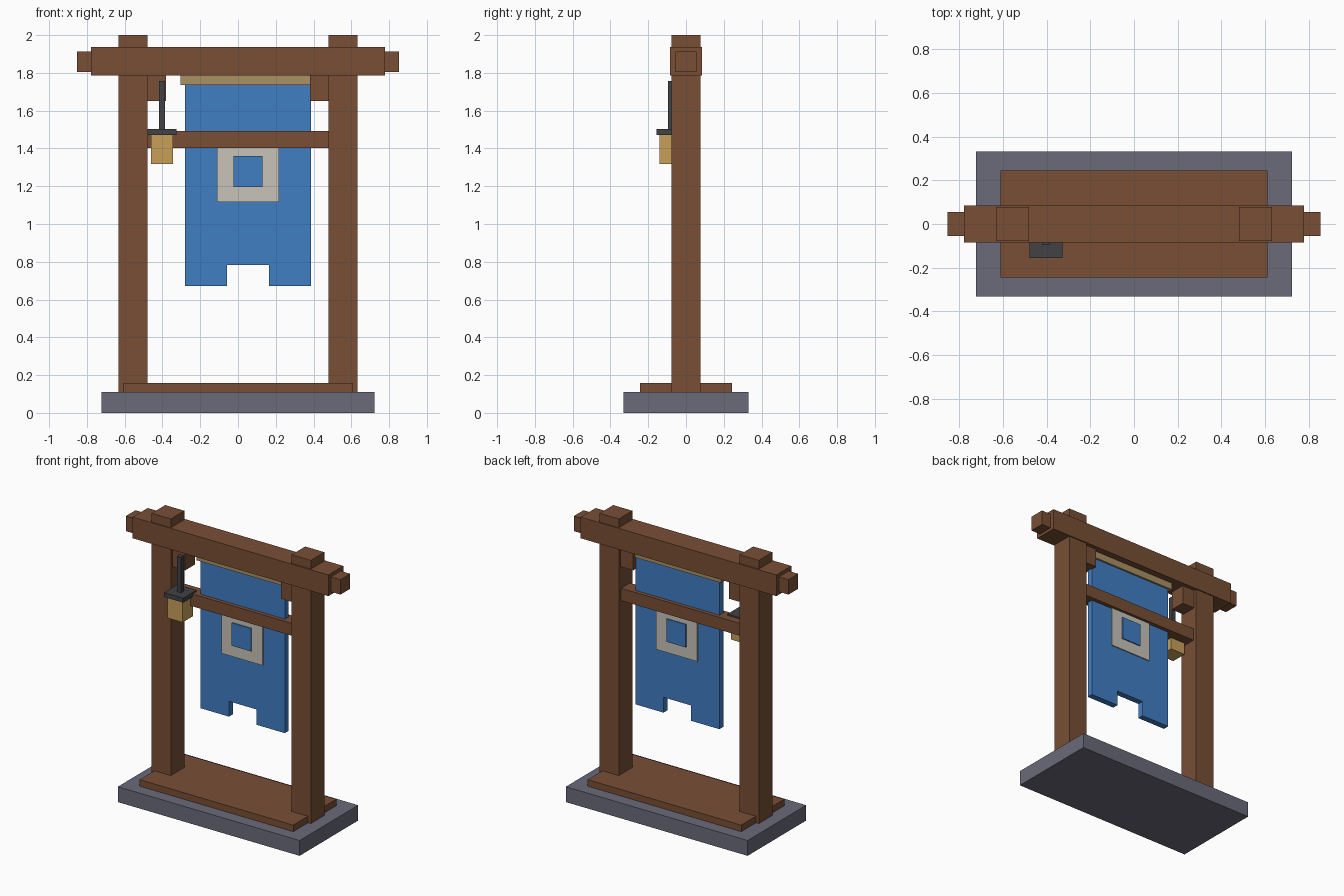
import bpy
import bmesh

cube = bpy.data.objects.get("Cube")
if cube:
    bpy.data.objects.remove(cube, do_unlink=True)


def material(name, r, g, b):
    m = bpy.data.materials.new(name)
    m.use_nodes = True
    m.diffuse_color = (r, g, b, 1)
    shader = next(n for n in m.node_tree.nodes if n.type == "BSDF_PRINCIPLED")
    shader.inputs["Base Color"].default_value = (r, g, b, 1)
    shader.inputs["Roughness"].default_value = 0.8
    return m


wood = material("brown wood", 0.19, 0.078, 0.036)
stone = material("grey stone", 0.145, 0.145, 0.195)
cloth = material("blue cloth", 0.053, 0.21, 0.55)
cream = material("cream cloth", 0.578, 0.55, 0.49)
pole = material("tan pole", 0.40, 0.283, 0.127)
iron = material("dark iron", 0.054, 0.054, 0.061)
glow = material("amber lamp", 0.578, 0.352, 0.105)


def add_mesh(name, bm, mat):
    bmesh.ops.recalc_face_normals(bm, faces=bm.faces)
    mesh = bpy.data.meshes.new(name)
    bm.to_mesh(mesh)
    bm.free()
    mesh.materials.append(mat)
    obj = bpy.data.objects.new(name, mesh)
    bpy.context.collection.objects.link(obj)
    return obj


def box(name, mat, x, z, half_y, y=0):
    """Box spanning the x and z ranges, with half depth half_y around y."""
    bm = bmesh.new()
    bmesh.ops.create_cube(bm, size=1)
    bmesh.ops.scale(bm, vec=(x[1] - x[0], 2 * half_y, z[1] - z[0]), verts=bm.verts)
    bmesh.ops.translate(bm, vec=((x[0] + x[1]) / 2, y, (z[0] + z[1]) / 2), verts=bm.verts)
    return add_mesh(name, bm, mat)


def wide(half):
    return (-half, half)


def around(center, half):
    return (center - half, center + half)


# Base and frame
box("stone_base", stone, wide(0.722), (0, 0.11), 0.332)
box("floor_plank", wood, wide(0.61), (0.11, 0.157), 0.244)
box("top_beam", wood, wide(0.777), (1.785, 1.937), 0.085)
box("cross_bar", wood, wide(0.48), (1.403, 1.492), 0.05)

# Mirrored posts, braces and beam ends
for side, s in (("left", 1), ("right", -1)):
    def span(a, b):
        return tuple(sorted((s * a, s * b)))
    box(side + "_post", wood, span(0.48, 0.632), (0.11, 2.0), 0.077)
    box(side + "_brace", wood, span(0.38, 0.48), (1.65, 1.785), 0.057)
    box(side + "_beam_end", wood, span(0.777, 0.853), (1.805, 1.912), 0.055)

# Banner with a notched lower edge
bx = 0.053
outline = [(-0.334, 1.745), (-0.334, 0.673), (-0.11, 0.673), (-0.11, 0.783),
           (0.11, 0.783), (0.11, 0.673), (0.334, 0.673), (0.334, 1.745)]
bm = bmesh.new()
face = bm.faces.new([bm.verts.new((bx + x, -0.022, z)) for x, z in outline])
grown = bmesh.ops.extrude_face_region(bm, geom=[face])["geom"]
bmesh.ops.translate(bm, vec=(0, 0.044, 0),
                    verts=[v for v in grown if isinstance(v, bmesh.types.BMVert)])
add_mesh("banner", bm, cloth)
box("banner_pole", pole, around(bx, 0.357), (1.735, 1.785), 0.036)

# Square emblem showing on both faces of the banner
box("emblem_panel", cream, around(bx, 0.163), around(1.279, 0.163), 0.03)
box("emblem_center", cloth, around(bx, 0.077), around(1.279, 0.082), 0.038)

# Hanging lamp
lx, ly = -0.402, -0.08
box("lamp_rod", iron, around(lx, 0.016), (1.5, 1.757), 0.016, ly)
box("lamp_cap", iron, around(lx, 0.076), (1.47, 1.502), 0.076, ly)
box("lamp_body", glow, around(lx, 0.059), (1.317, 1.47), 0.059, ly)
